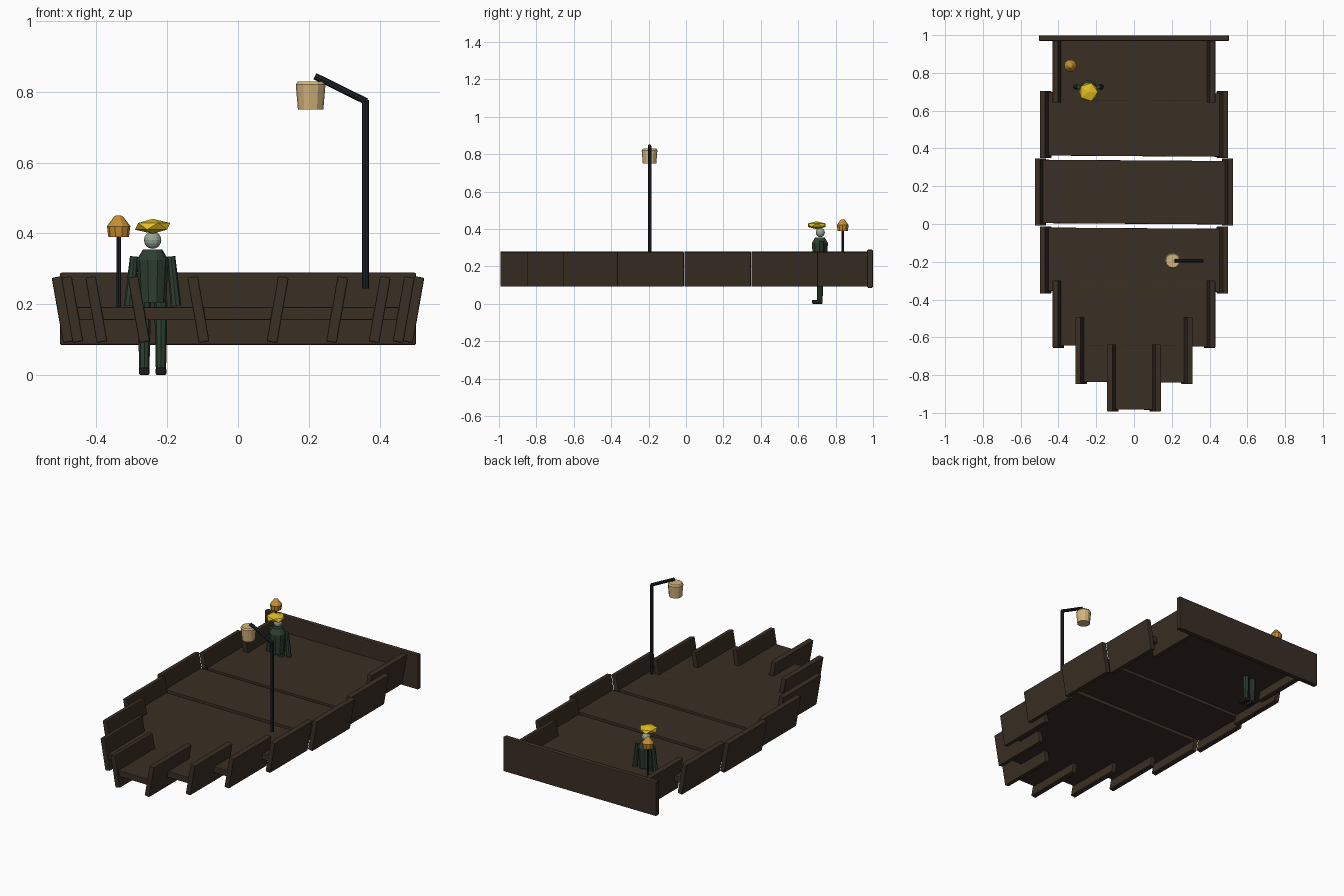
import bpy, bmesh, math
from mathutils import Vector, Matrix

if "Cube" in bpy.data.objects:
    bpy.data.objects.remove(bpy.data.objects["Cube"])


def material(name, r, g, b):
    lin = [((c / 255 + 0.055) / 1.055) ** 2.4 for c in (r, g, b)]
    m = bpy.data.materials.new(name)
    m.diffuse_color = (*lin, 1)
    m.use_nodes = True
    m.node_tree.nodes["Principled BSDF"].inputs["Base Color"].default_value = m.diffuse_color
    return m


WOOD = material("dark wood", 58, 46, 36)
METAL = material("dark metal", 32, 34, 43)
SHADE = material("cream shade", 212, 180, 125)
AMBER = material("amber lantern", 200, 142, 50)
YELLOW = material("yellow hat", 226, 190, 35)
SKIN = material("pale grey green", 150, 165, 150)
GREEN = material("dark green cloth", 46, 63, 49)
SHOE = material("dark shoe", 28, 26, 26)


def finish(bm, name, mat):
    bmesh.ops.recalc_face_normals(bm, faces=bm.faces)
    me = bpy.data.meshes.new(name)
    bm.to_mesh(me)
    bm.free()
    me.materials.append(mat)
    ob = bpy.data.objects.new(name, me)
    bpy.context.collection.objects.link(ob)
    return ob


def box(name, mat, loc, size, rot=(0, 0, 0), bevel=0.0):
    bm = bmesh.new()
    bmesh.ops.create_cube(bm, size=1, matrix=Matrix.Diagonal((*size, 1)))
    ob = finish(bm, name, mat)
    ob.location, ob.rotation_euler = loc, rot
    if bevel:
        mod = ob.modifiers.new("soft edge", 'BEVEL')
        mod.width, mod.segments = bevel, 2
    return ob


def lathe(name, mat, x, y, rings, sides, depth=1.0):
    """Closed turned shape from (radius, z) rings; depth scales it along y."""
    bm = bmesh.new()
    loops = [[bm.verts.new((x + r * math.cos(2 * math.pi * i / sides),
                            y + depth * r * math.sin(2 * math.pi * i / sides), z))
              for i in range(sides)] for r, z in rings]
    for a, b in zip(loops, loops[1:]):
        for i in range(sides):
            j = (i + 1) % sides
            bm.faces.new((a[i], a[j], b[j], b[i]))
    bm.faces.new(loops[0])
    bm.faces.new(loops[-1])
    return finish(bm, name, mat)


def rod(name, mat, a, b, r1, r2, sides=8):
    a, b = Vector(a), Vector(b)
    d = b - a
    bm = bmesh.new()
    m = Matrix.Translation((a + b) / 2) @ d.to_track_quat('Z', 'Y').to_matrix().to_4x4()
    bmesh.ops.create_cone(bm, cap_ends=True, segments=sides, radius1=r1, radius2=r2,
                          depth=d.length, matrix=m)
    return finish(bm, name, mat)


# Hull: seven pairs of leaning side boards, each pair with a floor board
stations = [(-0.815, 0.112), (-0.67, 0.28), (-0.478, 0.40), (-0.19, 0.468),
            (0.169, 0.495), (0.527, 0.468), (0.82, 0.40)]
for n, (y, x) in enumerate(stations, 1):
    for s, side in ((-1, "left"), (1, "right")):
        box(f"{side}_side_board_{n}", WOOD, (s * x, y, 0.185), (0.03, 0.356, 0.187),
            (0, s * math.radians(10), 0), 0.004)
    box(f"floor_board_{n}", WOOD, (0, y, 0.173 + 0.0008 * (n % 2)), (2 * x, 0.336, 0.036),
        (0, 0, math.radians(-0.4)), 0.003)

# Stern board
box("stern_board", WOOD, (0, 0.984, 0.187), (1.006, 0.03, 0.204), bevel=0.005)

# Tall lamp post with a bent arm and hanging shade
rod("lamp_post", METAL, (0.36, -0.195, 0.245), (0.36, -0.195, 0.776), 0.0095, 0.0095)
rod("lamp_arm", METAL, (0.363, -0.195, 0.772), (0.217, -0.195, 0.844), 0.0095, 0.0095)
lathe("lamp_shade", SHADE, 0.205, -0.195,
      [(0.036, 0.75), (0.042, 0.82), (0.036, 0.829)], 12)

# Short stern post with lantern
rod("lantern_post", METAL, (-0.337, 0.838, 0.19), (-0.337, 0.838, 0.395), 0.0065, 0.0065)
lathe("lantern", AMBER, -0.337, 0.838,
      [(0.029, 0.39), (0.033, 0.42), (0.029, 0.426), (0.012, 0.448), (0.008, 0.45)], 10)

# Standing figure
FX, FY = -0.241, 0.716
lathe("coat", GREEN, FX, FY,
      [(0.038, 0.205), (0.045, 0.325), (0.027, 0.355)], 10)
bm = bmesh.new()
bmesh.ops.create_uvsphere(bm, u_segments=12, v_segments=8, radius=0.0245,
                          matrix=Matrix.Translation((FX, FY + 0.002, 0.381)))
finish(bm, "head", SKIN)
bm = bmesh.new()
bmesh.ops.create_icosphere(bm, subdivisions=1, radius=1,
                           matrix=Matrix.Translation((FX, 0.699, 0.42))
                           @ Matrix.Diagonal((0.056, 0.056, 0.021, 1)))
finish(bm, "hat", YELLOW)
for s, side in ((-1, "left"), (1, "right")):
    rod(f"{side}_arm", GREEN, (FX + s * 0.052, FY + 0.01, 0.335),
        (FX + s * 0.066, FY + 0.01, 0.195), 0.012, 0.015)
    lx = FX + s * 0.0235
    rod(f"{side}_leg", GREEN, (lx, FY, 0.015), (lx, FY, 0.21), 0.0145, 0.019)
    box(f"{side}_shoe", SHOE, (lx, 0.702, 0.0105), (0.03, 0.058, 0.021), bevel=0.005)
